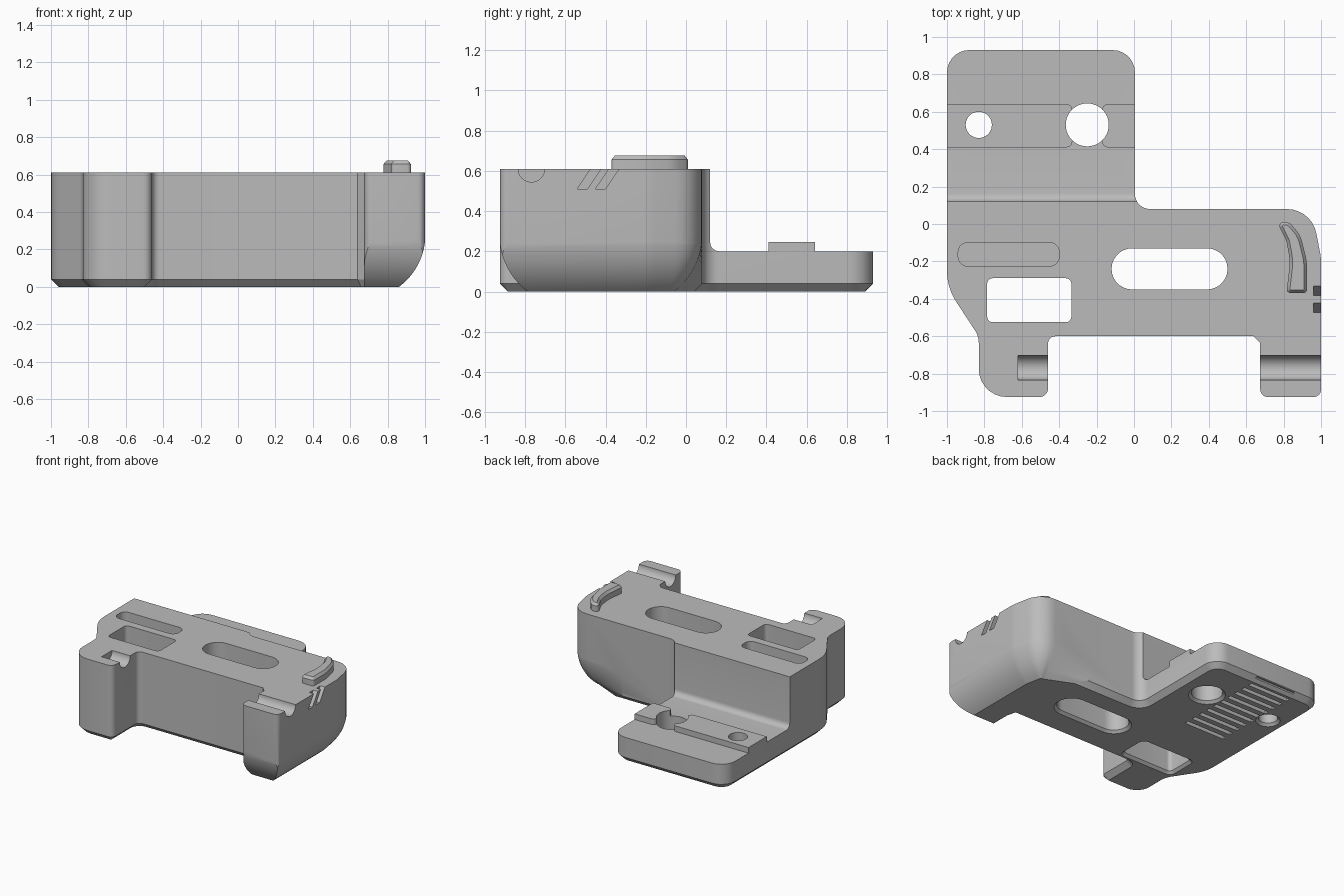
import bpy, bmesh, math
from mathutils import Matrix, Vector

cube = bpy.data.objects.get("Cube")
if cube:
    bpy.data.objects.remove(cube, do_unlink=True)

grey = bpy.data.materials.new("plain_grey")
grey.use_nodes = True
COLOUR = (0.5, 0.5, 0.5, 1)
grey.diffuse_color = COLOUR
grey.node_tree.nodes["Principled BSDF"].inputs["Base Color"].default_value = COLOUR

# Maps a (y, z) profile so that it extrudes along x
ALONG_X = Matrix(((0, 0, 1, 0), (1, 0, 0, 0), (0, 1, 0, 0), (0, 0, 0, 1)))


def rounded(corners, steps=7):
    """Counter-clockwise outline from (x, y, radius) corners."""
    pts = []
    for i, c in enumerate(corners):
        p = Vector(c[:2])
        r = c[2] if len(c) > 2 else 0
        if not r:
            pts.append(p)
            continue
        a = (Vector(corners[i - 1][:2]) - p).normalized()
        b = (Vector(corners[(i + 1) % len(corners)][:2]) - p).normalized()
        half = a.angle(b) / 2
        centre = p + (a + b).normalized() * r / math.sin(half)
        start = p + a * r / math.tan(half) - centre
        turn = math.pi - 2 * half
        if a.x * b.y - a.y * b.x > 0:
            turn = -turn
        for k in range(steps + 1):
            t = turn * k / steps
            pts.append(centre + Matrix.Rotation(t, 2) @ start)
    return pts


def rect(x0, x1, y0, y1, r=0):
    return rounded([(x0, y0, r), (x1, y0, r), (x1, y1, r), (x0, y1, r)])


def circle(x, y, r, n=40):
    return [Vector((x + r * math.cos(2 * math.pi * i / n),
                    y + r * math.sin(2 * math.pi * i / n))) for i in range(n)]


def inset(pts, d, rule):
    out = []
    for i, p in enumerate(pts):
        e1 = (p - pts[i - 1]).normalized()
        e2 = (pts[(i + 1) % len(pts)] - p).normalized()
        n1, n2 = Vector((-e1.y, e1.x)), Vector((-e2.y, e2.x))
        out.append(p + (n1 + n2) / (1 + n1.dot(n2)) * d * rule(p))
    return out


def add_prism(bm, pts, rings, rule=lambda p: 1, matrix=Matrix()):
    layers = [[bm.verts.new(matrix @ Vector((q.x, q.y, z)))
               for q in inset(pts, d, rule)] for z, d in rings]
    n = len(pts)
    for lo, hi in zip(layers, layers[1:]):
        for i in range(n):
            j = (i + 1) % n
            bm.faces.new((lo[i], lo[j], hi[j], hi[i]))
    bm.faces.new(layers[0][::-1])
    bm.faces.new(layers[-1])


def make(name, parts):
    """Object from a list of add_prism argument tuples."""
    bm = bmesh.new()
    for part in parts:
        add_prism(bm, *part)
    bmesh.ops.recalc_face_normals(bm, faces=bm.faces)
    mesh = bpy.data.meshes.new(name)
    bm.to_mesh(mesh)
    bm.free()
    mesh.materials.append(grey)
    ob = bpy.data.objects.new(name, mesh)
    bpy.context.collection.objects.link(ob)
    return ob


def activate(ob):
    bpy.ops.object.select_all(action='DESELECT')
    ob.select_set(True)
    bpy.context.view_layer.objects.active = ob


def boolean(ob, tool, operation='DIFFERENCE'):
    activate(ob)
    mod = ob.modifiers.new("cut", 'BOOLEAN')
    mod.object, mod.operation, mod.solver = tool, operation, 'EXACT'
    bpy.ops.object.modifier_apply(modifier=mod.name)


def discard(tool):
    bpy.data.objects.remove(tool, do_unlink=True)


# Body and rear plate share one outline with a chamfered lower edge
outline = rounded([
    (-1, 0.93, 0.12), (-1, -0.34, 0.3), (-0.83, -0.6, 0.12), (-0.83, -0.925, 0.15),
    (-0.46, -0.925, 0.045), (-0.46, -0.6, 0.04), (0.64, -0.6), (0.675, -0.635),
    (0.675, -0.925, 0.04), (1, -0.925, 0.04), (1, -0.18, 0.3), (0.95, 0.08, 0.16),
    (0.005, 0.08, 0.08), (0.005, 0.93, 0.12)])
body = make("body", [(outline, [(0, 0.04), (0.04, 0), (0.61, 0)],
                      lambda p: 0 if p.x > 0.65 and p.y < -0.5 else 1)])

# Large rounding under the +x end
envelope = rounded([(-2, -2), (0.3, -2), (0.3, -0.927), (1.002, -0.927),
                    (1.002, -0.18, 0.3), (0.952, 0.082, 0.16), (0.5, 0.082),
                    (0.5, 2), (-2, 2)])
R, START = 0.35, 0.28
levels = [START * k / 12 for k in range(13)]
rings = [(-0.01, 0.14)] + [(z, R - math.sqrt(R * R - (START - z) ** 2)) for z in levels]
tool = make("envelope", [(envelope, rings + [(1, 0)],
                          lambda p: 0 if abs(p.y) > 1 or abs(p.x - 0.5) < 0.01 else 1)])
boolean(body, tool, 'INTERSECT')
discard(tool)

# Step down to the rear plate, with a fillet at its foot
step = rounded([(0.12, 0.2, 0.045), (1.2, 0.2), (1.2, 1), (0.12, 1)])
slots = [[(-0.54, 0.51), (-0.49, 0.51), (-0.355, 0.71), (-0.405, 0.71)],
         [(-0.45, 0.51), (-0.40, 0.51), (-0.265, 0.71), (-0.315, 0.71)]]
groove = circle(-0.768, 0.61, 0.066)
plain = lambda p: 1
ribs = [(rect(-0.75, -0.39, y - 0.017, y + 0.017), [(-0.1, 0), (0.035, 0)])
        for y in [0.13 + 0.08 * k for k in range(11)]]
cutters = [
    [(step, [(-1.2, 0), (0.3, 0)], plain, ALONG_X)],
    [(groove, [(-0.62, 0), (-0.4, 0)], plain, ALONG_X)],
    [(groove, [(0.6, 0), (1.2, 0)], plain, ALONG_X)],
    [(rounded(s), [(0.96, 0), (1.2, 0)], plain, ALONG_X) for s in slots],
    [(rect(-0.94, -0.4, -0.225, -0.1, 0.05), [(0.45, 0), (0.8, 0)])],
    ribs,
]
for parts in cutters:
    tool = make("cutter", parts)
    boolean(body, tool)
    discard(tool)

# Raised pads on the plate, either side of the large hole
pads = [
    make("long_pad", [(rounded([(-1, 0.41), (-0.33, 0.41, 0.03), (-0.33, 0.64, 0.03),
                                (-1, 0.64)]), [(0.19, 0), (0.245, 0)])]),
    make("short_pad", [(rounded([(-0.17, 0.41, 0.03), (0.005, 0.41), (0.005, 0.64),
                                 (-0.17, 0.64, 0.03)]), [(0.19, 0), (0.245, 0)])]),
]

# Through openings, flared at the underside
flare = [(-0.02, -0.04), (0.02, 0), (0.9, 0)]
openings = [rect(-0.12, 0.5, -0.35, -0.13, 0.1095), rect(-0.785, -0.335, -0.525, -0.29, 0.03),
            circle(-0.83, 0.53, 0.07), circle(-0.25, 0.53, 0.115)]
for i, shape in enumerate(openings):
    tool = make("opening", [(shape, flare)])
    boolean(body, tool)
    if i > 1:
        for pad in pads:
            boolean(pad, tool)
    discard(tool)

# Curved thumb grip on the top
grip_shape = rounded([(0.815, -0.37, 0.02), (0.925, -0.37, 0.02), (0.925, -0.2, 0.3),
                      (0.89, -0.06, 0.15), (0.83, 0.01, 0.04), (0.765, 0.01, 0.02),
                      (0.815, -0.09, 0.1), (0.835, -0.2, 0.3)], 4)
grip = make("thumb_grip", [(grip_shape, [(0.6, 0), (0.655, 0), (0.675, 0.016)])])

for ob in [body, grip] + pads:
    activate(ob)
    bpy.ops.object.shade_smooth_by_angle(angle=math.radians(28))
